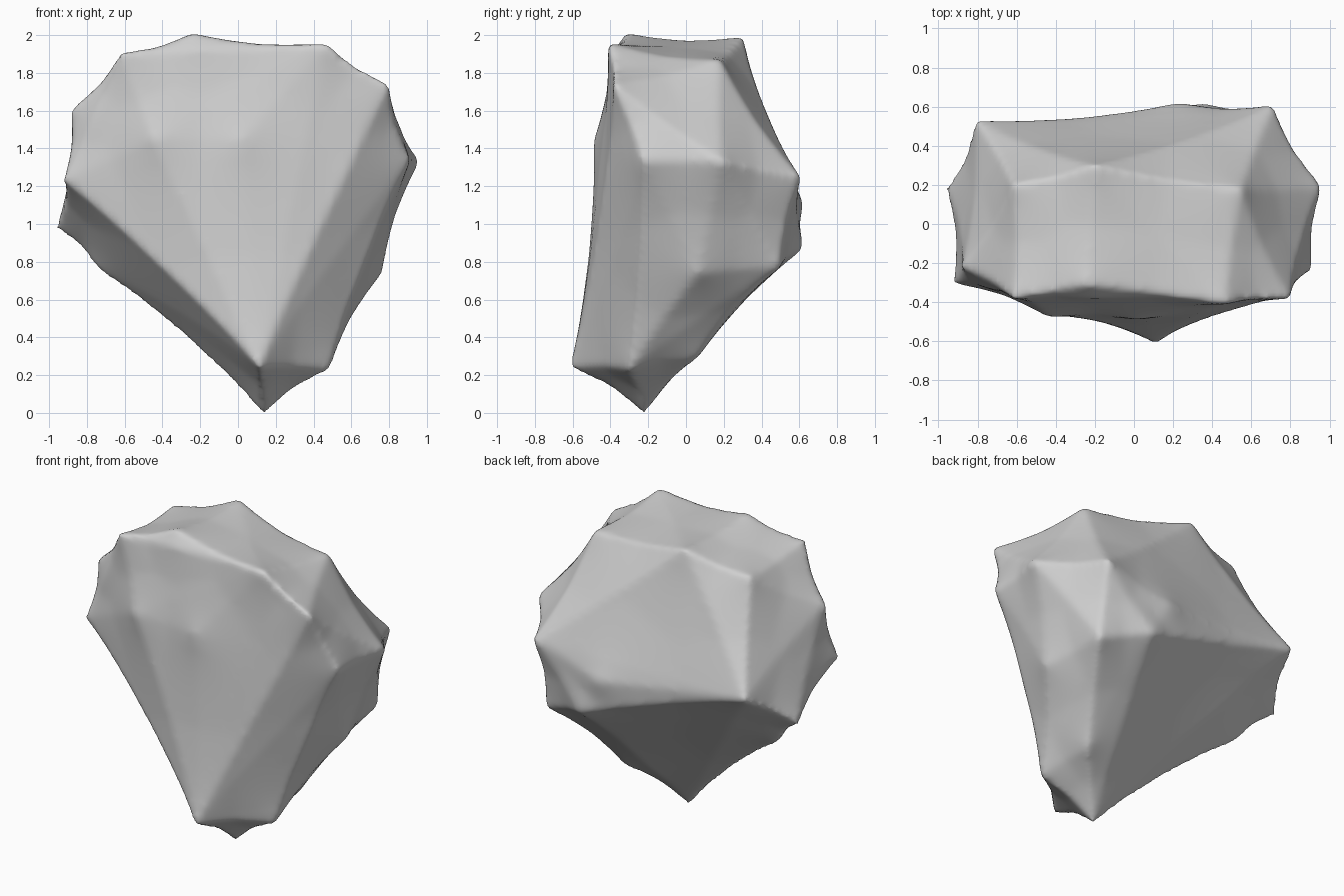
import bpy
import bmesh
from mathutils import Vector

cube = bpy.data.objects.get("Cube")
if cube:
    bpy.data.objects.remove(cube, do_unlink=True)

# Corner peaks of the boulder
crown = [(-.24, -.31, 2.0), (.46, -.41, 1.95), (.79, -.38, 1.73), (-.61, -.38, 1.9),
         (-.2, .3, 1.98), (.54, .18, 1.86), (-.61, .2, 1.87)]
waist = [(.9, -.23, 1.33), (.95, .19, 1.33), (.7, .6, 1.25), (.22, .61, 1.11),
         (-.8, .53, 1.22), (-.95, .18, .98), (-.91, -.3, 1.23), (-.87, -.22, 1.6)]
front = [(-.43, -.47, 1.44), (.02, -.48, 1.43)]
base = [(.75, .06, .74), (.68, .49, .77), (.35, .61, .87), (.41, .06, .3),
        (-.73, .08, .76), (.48, -.3, .24), (.11, -.61, .25), (.13, -.22, 0)]
peaks = [Vector(p) for p in crown + waist + front + base]
core = Vector((0, 0, 1.1))

# Faceted hull, finely divided
bm = bmesh.new()
for p in peaks:
    bm.verts.new(p + (p - core).normalized() * .018)
bmesh.ops.convex_hull(bm, input=bm.verts[:])
bmesh.ops.subdivide_edges(bm, edges=bm.edges[:], cuts=15, use_grid_fill=True)
bmesh.ops.recalc_face_normals(bm, faces=bm.faces[:])
bm.normal_update()

# Weathered hollows: sink the surface between the peaks
normals = [v.normal.copy() for v in bm.verts]
for v, normal in zip(bm.verts, normals):
    near = min((v.co - p).length for p in peaks)
    v.co -= normal * .06 * near / (near + .22)

mesh = bpy.data.meshes.new("boulder")
bm.to_mesh(mesh)
bm.free()
boulder = bpy.data.objects.new("boulder", mesh)
bpy.context.collection.objects.link(boulder)

# Even surface with worn, rounded ridges
remesh = boulder.modifiers.new("even_surface", 'REMESH')
remesh.mode = 'VOXEL'
remesh.voxel_size = .02
remesh.use_smooth_shade = True
worn = boulder.modifiers.new("worn_ridges", 'SMOOTH')
worn.factor = .5
worn.iterations = 8

# Stone colour
stone = bpy.data.materials.new("grey_stone")
stone.use_nodes = True
grey = (.62, .62, .62, 1)
stone.diffuse_color = grey
stone.node_tree.nodes["Principled BSDF"].inputs["Base Color"].default_value = grey
mesh.materials.append(stone)
for f in mesh.polygons:
    f.use_smooth = True
